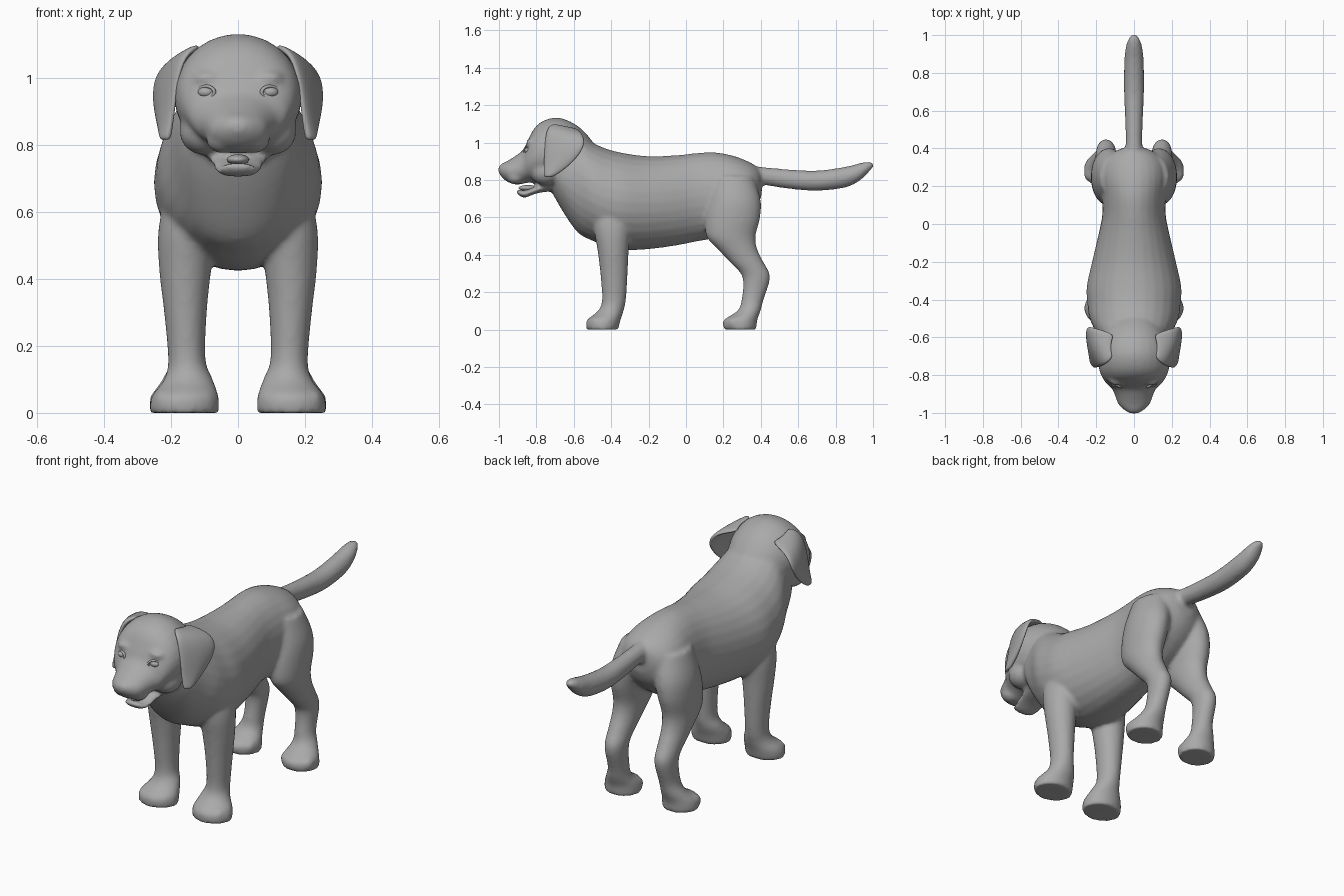
import bpy, bmesh, math
from mathutils import Vector, Matrix

cube = bpy.data.objects.get("Cube")
if cube:
    bpy.data.objects.remove(cube)

grey = bpy.data.materials.new("plain grey")
grey.use_nodes = True
grey.diffuse_color = (0.4, 0.4, 0.4, 1)
grey.node_tree.nodes["Principled BSDF"].inputs["Base Color"].default_value = (0.4, 0.4, 0.4, 1)


def finish(bm, name):
    bmesh.ops.recalc_face_normals(bm, faces=bm.faces)
    for f in bm.faces:
        f.smooth = True
    mesh = bpy.data.meshes.new(name)
    bm.to_mesh(mesh)
    bm.free()
    mesh.materials.append(grey)
    obj = bpy.data.objects.new(name, mesh)
    bpy.context.collection.objects.link(obj)
    return obj


def spline(rows, steps=4):
    """Smooth a list of sections with a Catmull-Rom curve."""
    out = []
    for i in range(len(rows) - 1):
        a, b, c, d = (rows[max(i - 1, 0)], rows[i], rows[i + 1], rows[min(i + 2, len(rows) - 1)])
        for s in range(steps):
            t = s / steps
            out.append([0.5 * (2 * q + (r - p) * t + (2 * p - 5 * q + 4 * r - u) * t * t
                               + (3 * q - p - 3 * r + u) * t ** 3)
                        for p, q, r, u in zip(a, b, c, d)])
    return out + [list(rows[-1])]


def loft(bm, rings, sides=28):
    """Skin closed rings, each a function of an angle, and cap both ends."""
    loops = [[bm.verts.new(ring(2 * math.pi * k / sides)) for k in range(sides)] for ring in rings]
    for lo, hi in zip(loops, loops[1:]):
        for k in range(sides):
            n = (k + 1) % sides
            bm.faces.new((lo[k], lo[n], hi[n], hi[k]))
    bm.faces.new(loops[0][::-1])
    bm.faces.new(loops[-1])


def along_y(bm, rows):
    # each row: y, bottom z, top z, half width
    loft(bm, [lambda a, y=y, b=b, t=t, w=w: (w * math.cos(a), y, (b + t) / 2 + (t - b) / 2 * math.sin(a))
              for y, b, t, w in spline(rows)])


def along_z(bm, rows, side):
    # each row: z, centre x, centre y, half width, half depth
    loft(bm, [lambda a, z=z, x=x, y=y, w=w, d=d: (side * (x + w * math.cos(a)), y + d * math.sin(a), z)
              for z, x, y, w, d in spline(rows)])


def blob(bm, centre, size):
    bmesh.ops.create_icosphere(bm, subdivisions=3, radius=1,
                               matrix=Matrix.LocRotScale(Vector(centre), None, Vector(size)))


# Body: torso, head, legs and tail blended into one skin
bm = bmesh.new()
torso = [(-.74, .78, .98, .11), (-.67, .65, 1.0, .165), (-.58, .52, 1.05, .2), (-.5, .475, 1.0, .235),
         (-.42, .44, .965, .247), (-.33, .425, .943, .25), (-.2, .43, .927, .222), (-.05, .45, .932, .187),
         (.05, .47, .943, .168), (.15, .49, .948, .17), (.25, .54, .93, .18), (.33, .6, .9, .16),
         (.38, .66, .87, .11), (.405, .72, .84, .05)]
along_y(bm, torso)

skull = [(-.48, .85, .98, .08), (-.55, .8, 1.065, .14), (-.62, .775, 1.113, .175), (-.69, .765, 1.133, .19),
         (-.76, .77, 1.118, .187), (-.81, .785, 1.078, .17), (-.847, .785, 1.01, .145), (-.87, .78, .962, .118),
         (-.91, .775, .93, .1), (-.955, .79, .902, .083), (-.985, .815, .887, .052), (-1.003, .845, .87, .022)]
along_y(bm, skull)
jaw = [(-.72, .74, .8, .09), (-.8, .728, .768, .08), (-.86, .705, .745, .066), (-.89, .715, .748, .052),
       (-.907, .733, .748, .03)]
along_y(bm, jaw)
blob(bm, (0, -.975, .85), (.036, .03, .03))

tail = [(.3, .78, .88, .07), (.4, .775, .87, .045), (.55, .753, .856, .047), (.7, .742, .85, .053),
        (.85, .759, .87, .052), (.93, .797, .89, .045), (.98, .845, .898, .03), (1.003, .872, .888, .012)]
along_y(bm, tail)

front_leg = [(.68, .13, -.4, .08, .1), (.55, .153, -.395, .085, .1), (.43, .158, -.39, .078, .084),
             (.3, .157, -.385, .064, .073), (.16, .153, -.385, .056, .064), (.1, .148, -.402, .073, .068),
             (.05, .158, -.44, .1, .09), (.0, .16, -.447, .104, .085)]
hind_leg = [(.82, .1, .25, .08, .11), (.7, .125, .258, .095, .14), (.6, .14, .25, .088, .147),
            (.5, .145, .24, .078, .132), (.43, .147, .275, .068, .106), (.36, .148, .325, .06, .09),
            (.28, .148, .376, .053, .074), (.16, .152, .356, .05, .059), (.1, .162, .337, .064, .062),
            (.05, .17, .291, .09, .09), (.0, .172, .29, .094, .087)]
for side in (1, -1):
    along_z(bm, front_leg, side)
    along_z(bm, hind_leg, side)
    # toes
    for x, y in ((.16, -.485), (.172, .25)):
        for k in (-1.5, -.5, .5, 1.5):
            blob(bm, (side * (x + k * .044), y + abs(k) * .012, .035), (.026, .044, .036))
    # cheeks, upper lips and brows
    blob(bm, (side * .1, -.75, .84), (.075, .08, .07))
    blob(bm, (side * .045, -.91, .815), (.05, .05, .04))
    blob(bm, (side * .09, -.825, 1.0), (.045, .03, .022))

body = finish(bm, "body")
remesh = body.modifiers.new("blend", 'REMESH')
remesh.mode = 'VOXEL'
remesh.voxel_size = 0.01
remesh.use_smooth_shade = True
soften = body.modifiers.new("soften", 'SMOOTH')
soften.factor = 0.5
soften.iterations = 8

# Ears: curved flaps hanging from the skull, front edge to back edge
flap = [((.11, -.71, 1.1), (.1, -.58, 1.07)), ((.16, -.75, 1.075), (.21, -.55, 1.045)),
        ((.183, -.757, .98), (.25, -.535, .99)), ((.19, -.76, .91), (.245, -.585, .91)),
        ((.2, -.76, .845), (.225, -.66, .848)), ((.205, -.757, .815), (.215, -.72, .815))]
for side, label in ((1, "left"), (-1, "right")):
    bm = bmesh.new()
    grid = []
    for front, back in flap:
        row = []
        for k in range(5):
            t = k / 4
            p = Vector(front).lerp(Vector(back), t)
            p.x = side * (p.x + .015 * math.sin(math.pi * t))
            row.append(bm.verts.new(p))
        grid.append(row)
    for lo, hi in zip(grid, grid[1:]):
        for k in range(4):
            bm.faces.new((lo[k], lo[k + 1], hi[k + 1], hi[k]))
    ear = finish(bm, label + "_ear")
    thick = ear.modifiers.new("thickness", 'SOLIDIFY')
    thick.thickness = 0.022
    thick.offset = 0
    ear.modifiers.new("round", 'SUBSURF').levels = 2

    # Eye with a soft lid around it
    bm = bmesh.new()
    blob(bm, (side * .095, -.842, .958), (.026, .022, .017))
    finish(bm, label + "_eye")
    bm = bmesh.new()
    turn = Matrix.Translation((side * .095, -.85, .958)) @ Matrix.Rotation(side * .5, 4, 'Z')
    rings = []
    for i in range(24):
        a = 2 * math.pi * i / 24
        rings.append([bm.verts.new(turn @ Vector(((.028 + .005 * math.cos(b)) * math.cos(a), .007 * math.sin(b),
                                                  (.018 + .005 * math.cos(b)) * math.sin(a))))
                      for b in (2 * math.pi * j / 8 for j in range(8))])
    for i in range(24):
        for j in range(8):
            n, m = (i + 1) % 24, (j + 1) % 8
            bm.faces.new((rings[i][j], rings[n][j], rings[n][m], rings[i][m]))
    finish(bm, label + "_eyelid")

# Tongue
bm = bmesh.new()
blob(bm, (0, -.845, .757), (.034, .05, .016))
finish(bm, "tongue")
